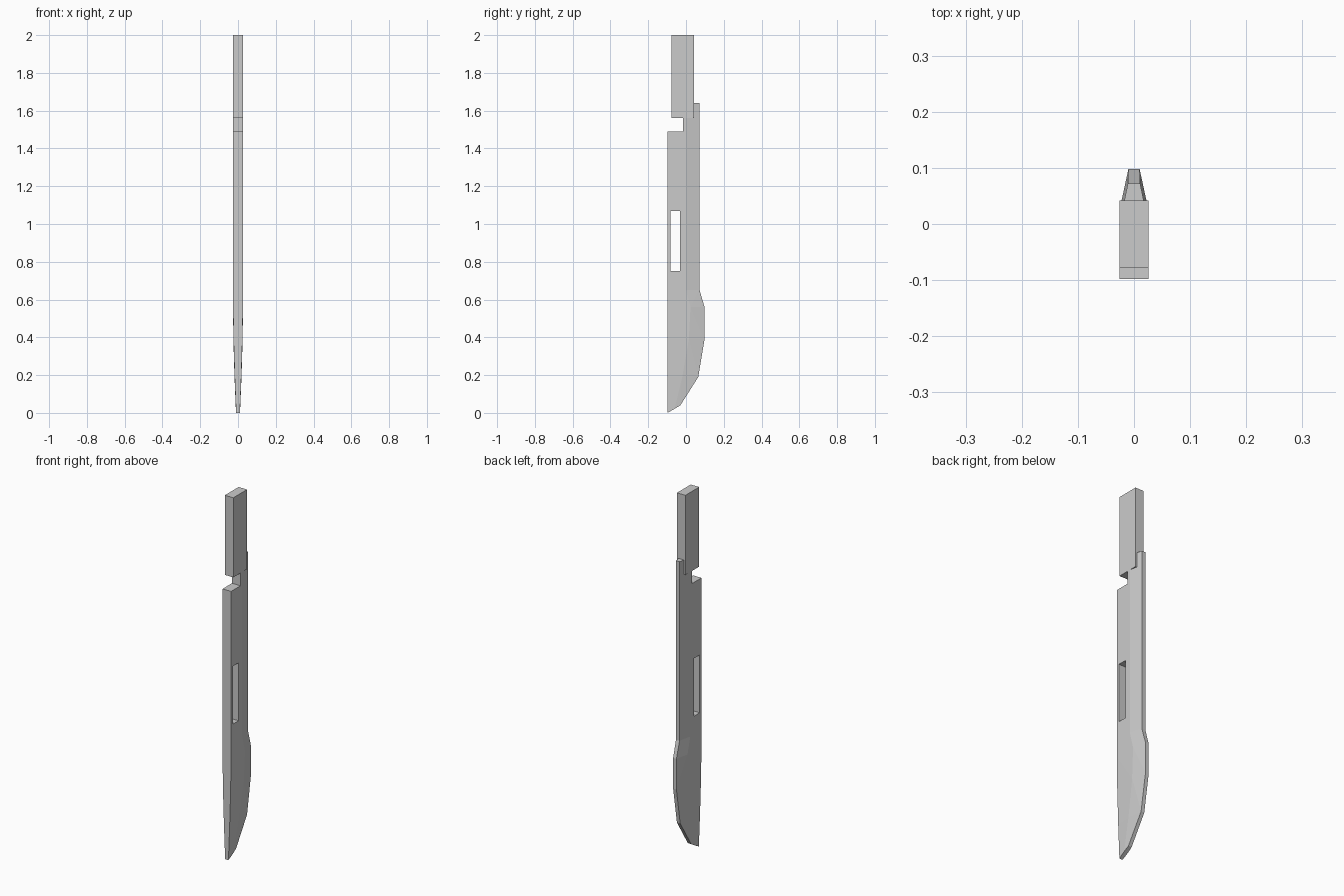
import bpy, bmesh

if "Cube" in bpy.data.objects:
    bpy.data.objects.remove(bpy.data.objects["Cube"])


def box(name, y0, y1, z0, z1, half_x):
    bm = bmesh.new()
    bmesh.ops.create_cube(bm, size=1)
    for v in bm.verts:
        v.co.x *= 2 * half_x
        v.co.y = (y0 + y1) / 2 + v.co.y * (y1 - y0)
        v.co.z = (z0 + z1) / 2 + v.co.z * (z1 - z0)
    return finish(name, bm)


def finish(name, bm):
    bmesh.ops.recalc_face_normals(bm, faces=bm.faces)
    mesh = bpy.data.meshes.new(name)
    bm.to_mesh(mesh)
    bm.free()
    obj = bpy.data.objects.new(name, mesh)
    bpy.context.collection.objects.link(obj)
    return obj


# Blade sections, tip to top: each is (y, z, half thickness) at spine, bevel line, edge
sections = [
    [(-.098, 0, .01), (-.06, .022, .0115), (-.03, .04, .01)],
    [(-.098, .19, .0175), (-.02, .19, .0185), (.065, .19, .01)],
    [(-.098, .39, .0235), (.015, .39, .0245), (.098, .39, .01)],
    [(-.098, .56, .026), (.024, .56, .026), (.098, .56, .01)],
    [(-.098, .65, .026), (0, .65, .026), (.072, .65, .011)],
    [(-.098, 1.64, .026), (0, 1.64, .026), (.072, 1.64, .011)],
]
bm = bmesh.new()
rings = []
for sec in sections:
    right = [bm.verts.new((w, y, z)) for y, z, w in sec]
    left = [bm.verts.new((-w, y, z)) for y, z, w in reversed(sec)]
    rings.append(right + left)
for a, b in zip(rings, rings[1:]):
    for i in range(6):
        j = (i + 1) % 6
        bm.faces.new((a[i], a[j], b[j], b[i]))
bm.faces.new(rings[0])
bm.faces.new(rings[-1])
bmesh.ops.triangulate(bm, faces=[f for f in bm.faces])
blade = finish("blade", bm)

# Slot, side notch and tang seat cut from the blade
cuts = [
    ("slot_cutter", -.083, -.033, .75, 1.07),
    ("notch_cutter", -.2, -.016, 1.49, 1.8),
    ("seat_cutter", -.2, .042, 1.56, 1.8),
]
for name, y0, y1, z0, z1 in cuts:
    cutter = box(name, y0, y1, z0, z1, .1)
    cutter.hide_render = True
    cutter.hide_viewport = True
    mod = blade.modifiers.new(name, 'BOOLEAN')
    mod.operation = 'DIFFERENCE'
    mod.solver = 'EXACT'
    mod.object = cutter

# Upper block
box("upper_block", -.078, .042, 1.56, 2, .026)
